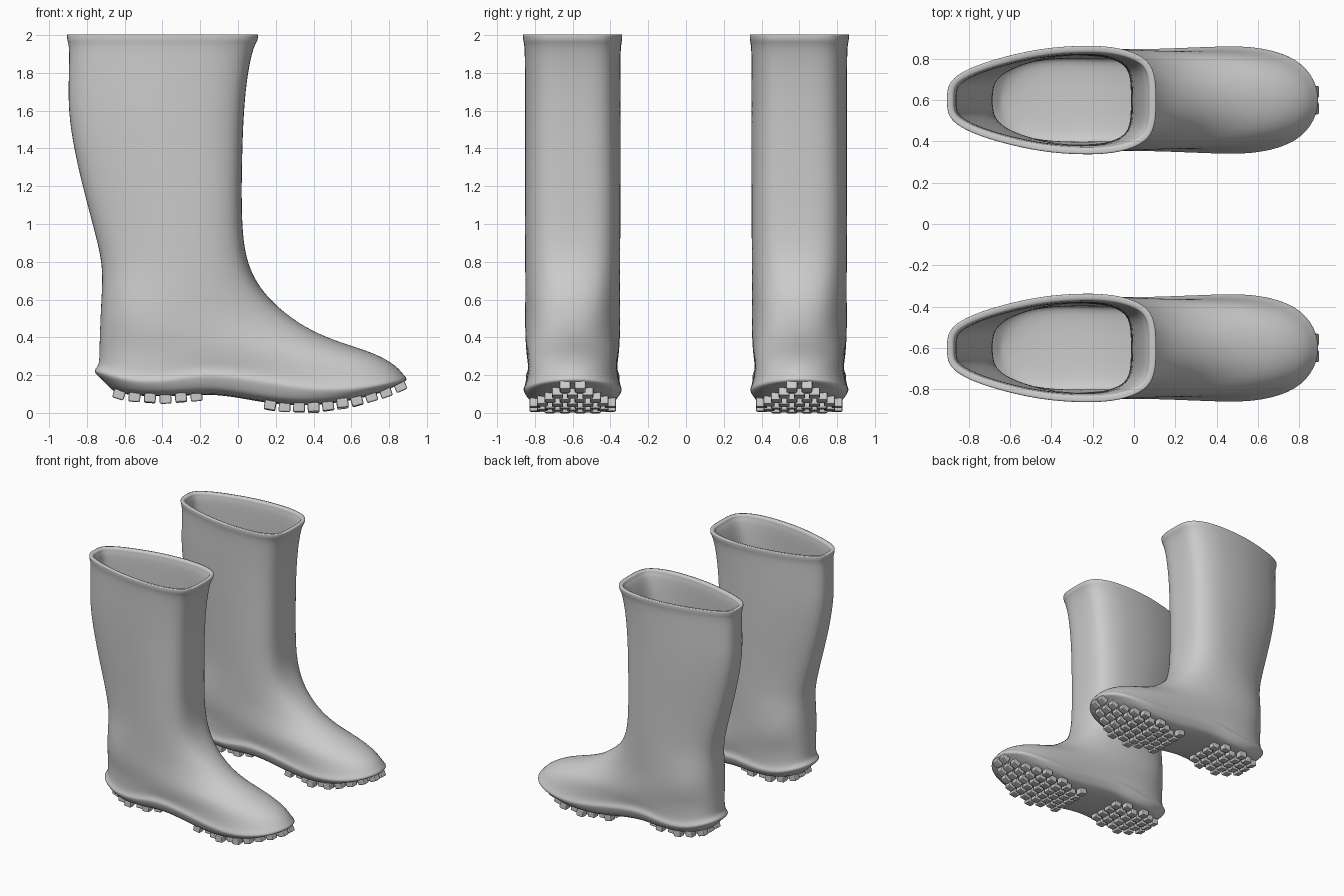
import bpy, bmesh, math
from mathutils import Matrix

if "Cube" in bpy.data.objects:
    bpy.data.objects.remove(bpy.data.objects["Cube"])

CENTRE_Y = -0.6

# half plan outlines, back to front: (fraction of length, fraction of half width)
SHAFT = [(0, 0), (0, .25), (.04, .45), (.14, .64), (.28, .8), (.42, .92), (.55, .98),
         (.7, 1), (.82, .96), (.92, .84), (.98, .65), (1, .35), (1, 0)]
INSTEP = [(0, 0), (.015, .35), (.05, .6), (.13, .85), (.23, .96), (.34, 1), (.46, 1),
          (.58, .96), (.7, .88), (.82, .73), (.92, .52), (.98, .28), (1, 0)]
FOOT = [(0, 0), (.01, .35), (.05, .66), (.13, .88), (.24, .95), (.35, .94), (.46, .93),
        (.57, .95), (.68, .98), (.8, 1), (.91, .84), (.975, .5), (1, 0)]
OUTLINES = [SHAFT, INSTEP, FOOT]

# side curves of the sole: (x, z)
RIM = [(-.77, .225), (-.55, .165), (-.35, .17), (-.15, .21), (.1, .17), (.4, .12), (.65, .125), (.91, .18)]
BOTTOM = [(-.77, .2), (-.7, .13), (-.6, .095), (-.4, .08), (-.15, .1), (0, .08),
          (.2, .04), (.4, .032), (.6, .06), (.8, .12), (.9, .165)]

# upper sections: back x, back z, front x, front z, half width, outline blend
SECTIONS = [
    (-.905, 2.003, .107, 2.003, .265, 0), (-.905, 1.97, .105, 1.97, .265, 0),
    (-.892, 1.945, .083, 1.945, .256, 0), (-.895, 1.8, .05, 1.8, .255, 0),
    (-.9, 1.6, .03, 1.6, .255, 0), (-.865, 1.38, .022, 1.38, .255, 0),
    (-.81, 1.15, .018, 1.15, .255, 0), (-.75, .93, .025, .9, .255, .1),
    (-.718, .78, .065, .75, .255, .3), (-.722, .66, .14, .63, .255, .6),
    (-.73, .55, .26, .52, .253, .9), (-.735, .46, .4, .43, .252, 1),
    (-.738, .39, .57, .365, .25, 1.05), (-.74, .34, .74, .315, .25, 1.25),
    (-.74, .3, .85, .25, .25, 1.6)]


def curve(points, x):
    if x <= points[0][0]:
        return points[0][1]
    for (x0, z0), (x1, z1) in zip(points, points[1:]):
        if x <= x1:
            return z0 + (z1 - z0) * (x - x0) / (x1 - x0)
    return points[-1][1]


def ring(bm, xb, xf, w, blend, height):
    k = min(int(blend), 1)
    f = blend - k
    half = [(a[0] + (b[0] - a[0]) * f, a[1] + (b[1] - a[1]) * f)
            for a, b in zip(OUTLINES[k], OUTLINES[k + 1])]
    pts = [(t, h) for t, h in half] + [(t, -h) for t, h in half[-2:0:-1]]
    return [bm.verts.new((xb + (xf - xb) * t, CENTRE_Y + w * h, height(xb + (xf - xb) * t, t)))
            for t, h in pts]


def finish(name, bm):
    mesh = bpy.data.meshes.new(name)
    bm.to_mesh(mesh)
    bm.free()
    ob = bpy.data.objects.new(name, mesh)
    bpy.context.collection.objects.link(ob)
    m = ob.modifiers.new("pair", 'MIRROR')
    m.use_axis = (False, True, False)
    m.use_mirror_merge = False
    return ob


# boot body: shaft, foot, flange and sole as one lofted skin
bm = bmesh.new()
rings = [ring(bm, xb, xf, w, s, lambda x, t, a=zb, b=zf: a + (b - a) * t)
         for xb, zb, xf, zf, w, s in SECTIONS]
rings += [
    ring(bm, -.742, .885, .247, 2, lambda x, t: curve(RIM, x) + .035),
    ring(bm, -.765, .908, .264, 2, lambda x, t: curve(RIM, x) + .008),
    ring(bm, -.765, .905, .264, 2, lambda x, t: curve(RIM, x) - .01),
    ring(bm, -.725, .865, .245, 2, lambda x, t: .45 * curve(RIM, x) + .55 * curve(BOTTOM, x)),
    ring(bm, -.67, .8, .205, 2, lambda x, t: curve(BOTTOM, x))]
n = len(rings[0])
for a, b in zip(rings, rings[1:]):
    for i in range(n):
        j = (i + 1) % n
        bm.faces.new((a[i], a[j], b[j], b[i]))
last = rings[-1]
for i in range(n // 2):
    quad = [last[i], last[i + 1], last[(n - i - 1) % n], last[(n - i) % n]]
    bm.faces.new(list(dict.fromkeys(quad)))
for f in bm.faces:
    f.smooth = True
boots = finish("boots", bm)
sol = boots.modifiers.new("wall", 'SOLIDIFY')
sol.thickness = .035
sol.offset = -1
sol.edge_crease_outer = .6
sub = boots.modifiers.new("smooth", 'SUBSURF')
sub.levels = sub.render_levels = 2

# tread lugs: staggered blocks under the heel and the ball of the foot
bm = bmesh.new()
for start, end in ((-.63, -.22), (.17, .86)):
    count = round((end - start) / .076)
    for r in range(count + 1):
        x = start + (end - start) * r / count
        half = .25 * curve([(t, h) for t, h in FOOT], (x + .765) / 1.67) - .045
        slope = math.atan2(curve(BOTTOM, x + .04) - curve(BOTTOM, x - .04), .08)
        for c in range(-3, 4):
            y = (c + .5 * (r % 2)) * .08
            if abs(y) > half:
                continue
            z = curve(BOTTOM, x) - .008 + .03 * max(0, abs(y) / .25 - .55)
            mat = (Matrix.Translation((x, CENTRE_Y + y, z)) @ Matrix.Rotation(-slope, 4, 'Y')
                   @ Matrix.Diagonal((.062, .058, .05, 1)))
            bmesh.ops.create_cube(bm, size=1, matrix=mat)
lugs = finish("tread_lugs", bm)
bev = lugs.modifiers.new("soft_edges", 'BEVEL')
bev.width = .008
bev.segments = 2
